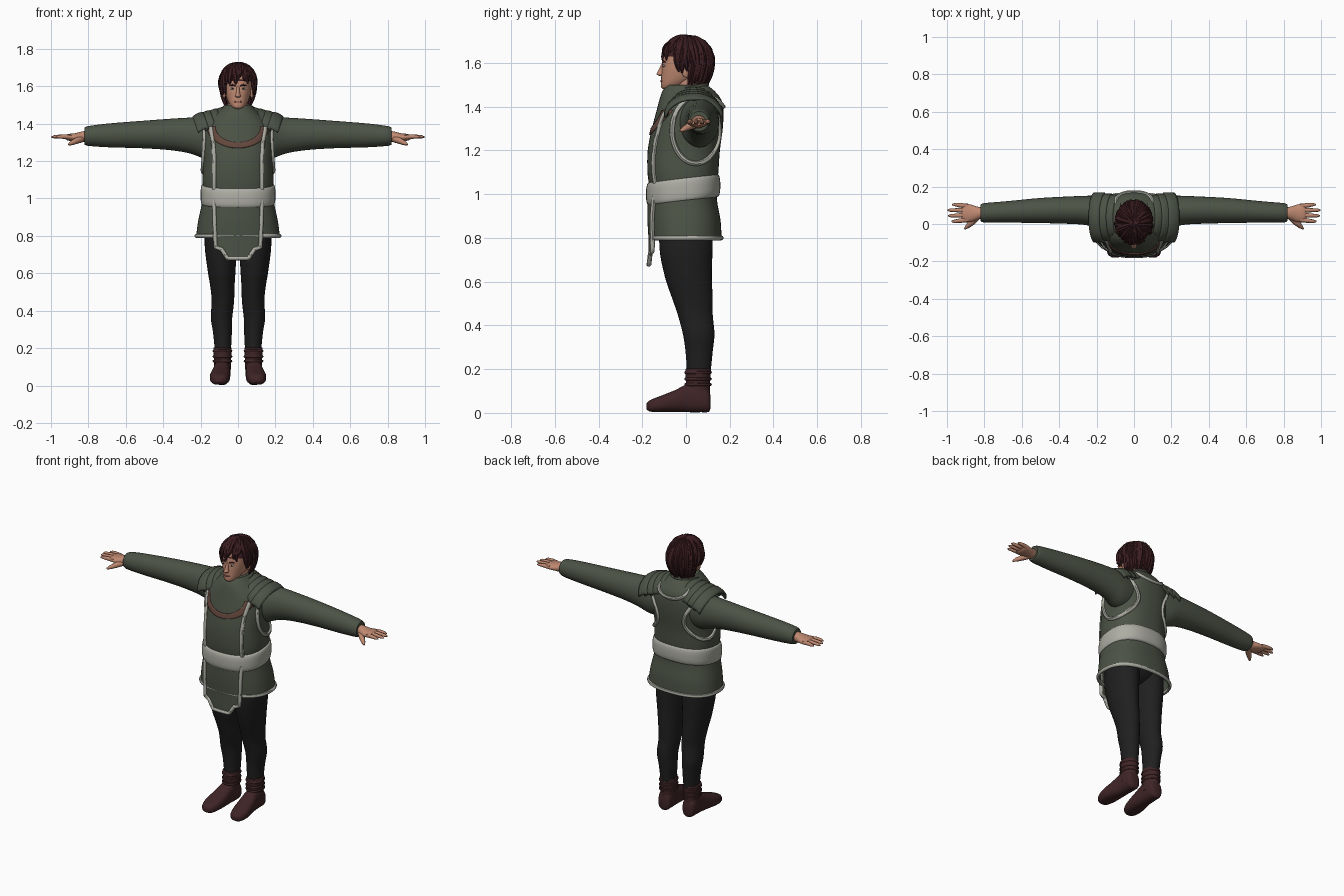
import bpy, bmesh, math, random
from mathutils import Vector as V

if "Cube" in bpy.data.objects:
    bpy.data.objects.remove(bpy.data.objects["Cube"])
random.seed(4)

def mat(name, r, g, b):
    m = bpy.data.materials.new(name)
    m.diffuse_color = (r, g, b, 1)
    m.use_nodes = True
    m.node_tree.nodes["Principled BSDF"].inputs["Base Color"].default_value = m.diffuse_color
    return m

GREEN = mat("green cloth", .072, .085, .06)
TRIM = mat("pale trim", .42, .42, .37)
BLACK = mat("black cloth", .014, .014, .014)
BOOT = mat("dark red leather", .05, .018, .02)
HAIR = mat("dark red hair", .043, .012, .015)
SKIN = mat("skin", .52, .25, .165)
BROWN = mat("brown leather", .13, .065, .048)
LIP = mat("lips", .33, .12, .09)
WHITE = mat("eye white", .6, .58, .55)

def finish(name, bm, m, mirror=False, thick=0):
    bmesh.ops.recalc_face_normals(bm, faces=bm.faces)
    me = bpy.data.meshes.new(name)
    bm.to_mesh(me)
    bm.free()
    me.materials.append(m)
    for p in me.polygons:
        p.use_smooth = True
    me.set_sharp_from_angle(angle=math.radians(45))
    ob = bpy.data.objects.new(name, me)
    bpy.context.collection.objects.link(ob)
    if thick:
        ob.modifiers.new("thickness", 'SOLIDIFY').thickness = thick
    if mirror:
        ob.modifiers.new("mirror", 'MIRROR')
    return ob

def table(rows, t):
    """Smooth interpolation of rows keyed by their first value."""
    if t <= rows[0][0]: return rows[0][1:]
    if t >= rows[-1][0]: return rows[-1][1:]
    i = next(k for k in range(len(rows) - 1) if rows[k + 1][0] >= t)
    a, b = rows[i], rows[i + 1]
    p, q = rows[max(i - 1, 0)], rows[min(i + 2, len(rows) - 1)]
    h = b[0] - a[0]
    s = (t - a[0]) / h
    out = []
    for k in range(1, len(a)):
        ma, mb = (b[k] - p[k]) / (b[0] - p[0]) * h, (q[k] - a[k]) / (q[0] - a[0]) * h
        out.append((2*s**3 - 3*s*s + 1)*a[k] + (s**3 - 2*s*s + s)*ma + (3*s*s - 2*s**3)*b[k] + (s**3 - s*s)*mb)
    return out

def skin_rings(rings, closed=False, cap0=True, cap1=True):
    bm = bmesh.new()
    vs = [[bm.verts.new(p) for p in r] for r in rings]
    n = len(vs[0])
    for i in range(len(vs) if closed else len(vs) - 1):
        a, b = vs[i], vs[(i + 1) % len(vs)]
        for j in range(n):
            bm.faces.new((a[j], a[(j+1) % n], b[(j+1) % n], b[j]))
    if not closed:
        if cap0: bm.faces.new(vs[0])
        if cap1: bm.faces.new(vs[-1])
    return bm

def oval(c1, c2, r1, r2, n, p):
    for k in range(n):
        a = 2 * math.pi * k / n
        c, s = math.cos(a), math.sin(a)
        yield (c1 + r1 * math.copysign(abs(c)**(2/p), c), c2 + r2 * math.copysign(abs(s)**(2/p), s))

def loft(name, rows, m, axis='z', n=32, p=2, steps=4, mirror=False, cap0=True, tilt=0):
    """Rows: (position on axis, centre 1, centre 2, radius 1, radius 2)."""
    rings = []
    ts = [rows[i][0] + (rows[i+1][0] - rows[i][0]) * k / steps for i in range(len(rows) - 1) for k in range(steps)]
    for t in ts + [rows[-1][0]]:
        pts = oval(*table(rows, t), n, p)
        rings.append([{'z': (a, b, t + tilt * b), 'x': (t, a, b), 'y': (a, t, b)}[axis] for a, b in pts])
    return finish(name, skin_rings(rings, cap0=cap0), m, mirror)

def tube(name, pts, r, m, closed=False, mirror=False, n=8):
    pts = [V(p) for p in pts]
    rad = r if isinstance(r, list) else [r] * len(pts)
    nrm, rings, L = None, [], len(pts)
    for i, p in enumerate(pts):
        a, b = (pts[i-1], pts[(i+1) % L]) if closed else (pts[max(i-1, 0)], pts[min(i+1, L-1)])
        t = (b - a).normalized()
        if nrm is None:
            nrm = t.orthogonal()
        nrm = (nrm - t * nrm.dot(t)).normalized()
        w = t.cross(nrm)
        rings.append([p + rad[i] * (nrm * math.cos(2*math.pi*k/n) + w * math.sin(2*math.pi*k/n)) for k in range(n)])
    return finish(name, skin_rings(rings, closed), m, mirror)

def grid(name, f, nu, nv, m, thick, mirror=False):
    bm = bmesh.new()
    vs = [[bm.verts.new(f(i/nu, j/nv)) for j in range(nv + 1)] for i in range(nu + 1)]
    for i in range(nu):
        for j in range(nv):
            bm.faces.new((vs[i][j], vs[i+1][j], vs[i+1][j+1], vs[i][j+1]))
    return finish(name, bm, m, mirror, thick)

def ball(name, c, r, m, mirror=False, keep=None):
    bm = bmesh.new()
    bmesh.ops.create_uvsphere(bm, u_segments=32, v_segments=20, radius=1)
    for v in bm.verts:
        v.co = V([c[k] + v.co[k] * r[k] for k in range(3)])
    if keep:
        bmesh.ops.delete(bm, geom=[v for v in bm.verts if not keep(v.co)], context='VERTS')
    return finish(name, bm, m, mirror)

# Tunic body, with helpers that place trim on its surface
P = 2.4
TORSO = [(.79, 0, 0, .225, .163), (.88, 0, -.005, .213, .163), (.97, 0, -.013, .194, .155),
         (1.03, 0, -.013, .186, .155), (1.1, 0, -.014, .19, .162), (1.2, 0, -.01, .186, .165),
         (1.3, 0, .006, .19, .162), (1.38, 0, .018, .183, .153), (1.43, 0, .02, .145, .142),
         (1.47, 0, .012, .1, .12), (1.5, 0, .005, .07, .09)]
def surf(x, z, side=-1, off=0):
    _, cy, rx, ry = table(TORSO, z)
    return V((x, cy + side * (ry + off) * max(0, 1 - min(1, abs(x / rx))**P)**(1/P), z))
def flank(y, z):
    _, cy, rx, ry = table(TORSO, z)
    return V((rx * max(0, 1 - min(1, abs((y - cy) / ry))**P)**(1/P), y, z))
def lerp_path(pts, k=6):
    return [tuple(a[i] + (b[i] - a[i]) * s / k for i in range(2)) for a, b in zip(pts, pts[1:]) for s in range(k)] + [pts[-1]]

loft("tunic", TORSO, GREEN, n=64, p=P, cap0=False)
tube("hem_trim", [(x, y, .8) for x, y in oval(0, 0, .222, .161, 64, P)], .011, TRIM, closed=True)

# Front flap hanging below the hem, with its border
FLAP = [(.128, .99), (.124, .85), (.12, .74), (.088, .728), (.066, .695), (.055, .68)]
def flap(u, v):
    z = .68 + .31 * v
    w = next(a[0] + (b[0]-a[0]) * (a[1]-z) / (a[1]-b[1]) for a, b in zip(FLAP, FLAP[1:]) if z >= b[1] - 1e-6)
    return surf((2*u - 1) * w, z, off=.008)
grid("front_flap", flap, 16, 30, GREEN, .008)
edge = lerp_path(FLAP) + lerp_path([(.055, .68), (0, .68)])
tube("flap_trim", [surf(x, z, off=.008) for x, z in edge], .011, TRIM, mirror=True)

# Panel, armhole and back neck trims
tube("panel_trim", [surf(x, z) for x, z in lerp_path([(.128, 1.05), (.126, 1.2), (.132, 1.3), (.145, 1.38)])],
     .012, TRIM, mirror=True)
hole = [2 * math.pi * k / 48 for k in range(48)]
tube("armhole_trim", [flank(.045 + .108*math.cos(a), 1.29 + .15*math.sin(a)) for a in hole], .012, TRIM, True, True)
tube("back_neck_trim", [surf(.1*math.cos(a), 1.45 - .05*math.sin(a), 1) for a in [math.pi*k/16 for k in range(17)]],
     .011, TRIM)
def arc(u, v):
    a, r = math.pi * (1 + u), .85 + .3 * v
    return surf(.145 * r * math.cos(a), 1.385 + .1 * r * math.sin(a), off=.006)
grid("chest_band", arc, 32, 4, BROWN, .008)

# Belt, tilted up toward the back
loft("belt", [(.968, 0, -.013, .184, .15), (.975, 0, -.013, .196, .164), (1.02, 0, -.013, .2, .17),
              (1.068, 0, -.013, .196, .164), (1.077, 0, -.013, .184, .15)], TRIM, n=64, p=P, tilt=.12)

# Collar
loft("collar", [(1.41, 0, .01, .125, .13), (1.44, 0, .002, .095, .112), (1.485, 0, -.003, .078, .099),
                (1.495, 0, -.003, .07, .09), (1.47, 0, 0, .058, .075)][:4], GREEN, tilt=.2)
for i, z in enumerate((1.445, 1.48)):
    tube("collar_fold_%d" % i, [(x, y, z + .2*y) for x, y in oval(0, -.002, .09 - .014*i, .105 - .01*i, 40, 2)],
         .012, GREEN, closed=True)

# Layered shoulder plates
for i in range(4):
    def plate(u, v, i=i):
        a = math.radians(-82 + 164 * u)
        x = .075 + .037*i + .058*v - .035 * (1 - math.cos(a))
        return (x, .035 + (.118 + .006*i) * math.sin(a), 1.49 - .009*i - .026*v*v - .1 * (1 - math.cos(a)))
    grid("shoulder_plate_%d" % i, plate, 20, 5, GREEN, .011, True)

# Sleeves and hands
loft("sleeve", [(.1, .05, 1.33, .09, .115), (.18, .06, 1.326, .09, .112), (.25, .072, 1.336, .079, .097),
                (.35, .074, 1.342, .073, .085), (.5, .072, 1.342, .067, .074), (.7, .064, 1.337, .056, .063),
                (.805, .06, 1.334, .051, .052), (.822, .06, 1.333, .044, .045)], GREEN, axis='x', mirror=True)
loft("palm", [(.78, .06, 1.333, .03, .03), (.83, .058, 1.33, .033, .029), (.87, .057, 1.327, .046, .022),
              (.91, .06, 1.327, .048, .017), (.922, .06, 1.327, .04, .01)], SKIN, axis='x', n=20, mirror=True)
for i, (y0, y1, tip) in enumerate([(.022, .014, .975), (.048, .044, .993), (.073, .074, .997), (.096, .104, .972)]):
    tube("finger_%d" % i, [(.89, y0, 1.328), (.93, (y0+y1)/2, 1.331), (tip-.015, y1, 1.33), (tip, y1, 1.328)],
         [.013, .012, .009, .004], SKIN, mirror=True)
tube("thumb", [(.835, .045, 1.32), (.865, .01, 1.308), (.89, -.012, 1.296), (.905, -.026, 1.288)],
     [.02, .017, .012, .005], SKIN, mirror=True)

# Hips, legs and boots
ball("hips", (0, 0, .88), (.165, .13, .12), BLACK)
loft("leg", [(.16, .08, .058, .041, .052), (.28, .083, .06, .05, .062), (.36, .088, .058, .057, .072),
             (.45, .081, .042, .06, .08), (.52, .083, .03, .064, .092), (.62, .088, .011, .075, .107),
             (.75, .092, 0, .086, .121), (.9, .09, 0, .085, .12)], BLACK, mirror=True)
loft("boot_foot", [(-.18, .1, .03, .016, .014), (-.165, .1, .032, .038, .026), (-.11, .098, .042, .053, .038),
                   (-.05, .092, .054, .051, .05), (.01, .087, .068, .045, .065), (.07, .085, .07, .044, .067),
                   (.105, .085, .055, .036, .05), (.112, .085, .05, .02, .03)], BOOT, axis='y', n=28, p=2.5, mirror=True)
loft("boot_shaft", [(.06, .085, .055, .046, .055), (.13, .083, .055, .045, .054), (.2, .083, .055, .049, .058),
                    (.204, .083, .055, .043, .052)], BOOT, mirror=True)
for i, z in enumerate((.13, .155, .185)):
    tube("boot_strap_%d" % i, [(x, y, z) for x, y in oval(.083, .055, .046, .056, 28, 2)], .007, BOOT, True, True)

# Neck, head and face
loft("neck", [(1.4, 0, .01, .058, .06), (1.48, 0, .008, .054, .056), (1.56, 0, .015, .054, .056)], SKIN)
loft("head", [(1.478, 0, -.08, .016, .022), (1.488, 0, -.07, .033, .043), (1.51, 0, -.048, .049, .066),
              (1.54, 0, -.02, .062, .093), (1.57, 0, -.012, .069, .099), (1.61, 0, -.006, .073, .1),
              (1.66, 0, 0, .072, .096), (1.69, 0, .005, .058, .075), (1.71, 0, .005, .02, .03)], SKIN, p=2.2)
loft("nose", [(1.54, 0, -.112, .008, .008), (1.547, 0, -.116, .015, .018), (1.56, 0, -.113, .011, .016),
              (1.6, 0, -.1, .007, .01)], SKIN, n=16)
ball("ear", (.074, .0, 1.565), (.01, .02, .032), SKIN, True)
ball("mouth", (0, -.11, 1.517), (.022, .007, .006), LIP)
ball("eye", (.029, -.1, 1.587), (.013, .006, .006), WHITE, True)
ball("pupil", (.029, -.105, 1.587), (.005, .003, .005), BLACK, True)
tube("eyebrow", [(.012, -.107, 1.602), (.03, -.104, 1.607), (.047, -.094, 1.603)], [.003, .005, .002], HAIR, mirror=True)

# Hair cap and overlapping locks
HC, HR = V((0, .005, 1.612)), V((.09, .111, .108))
def hairline(az):
    f = math.cos(az)
    return 1.627 if f > .55 else 1.575 if f > -.2 else 1.5
def under(co):
    return co.z > hairline(math.atan2((co.x - HC.x) / HR.x, -(co.y - HC.y) / HR.y))
ball("hair_cap", HC, HR, HAIR, keep=under)
for i in range(64):
    az = 2 * math.pi * i / 32 + random.uniform(-.1, .1)
    end = 1 + (HC.z - hairline(az) + random.uniform(-.012, .022)) / HR.z
    s0, bend = (.0 if i < 32 else .45), random.uniform(-.25, .25)
    pts, rad = [], []
    for k in range(10):
        s = s0 + (end - s0) * k / 9
        h = math.sin(min(s, 1) * math.pi / 2) * (1 + .02 * (i % 3)) - .22 * max(0, s - 1)**2
        z = HR.z * (math.cos(s * math.pi / 2) if s < 1 else 1 - s)
        a = az + bend * (k / 9)**2
        pts.append((HC.x + HR.x * h * math.sin(a), HC.y - HR.y * h * math.cos(a), HC.z + z))
        rad.append(.003 + .012 * math.sin(math.pi * min(1, .12 + .88 * k / 9))**.7)
    tube("hair_lock_%d" % i, pts, rad, HAIR, n=6)
